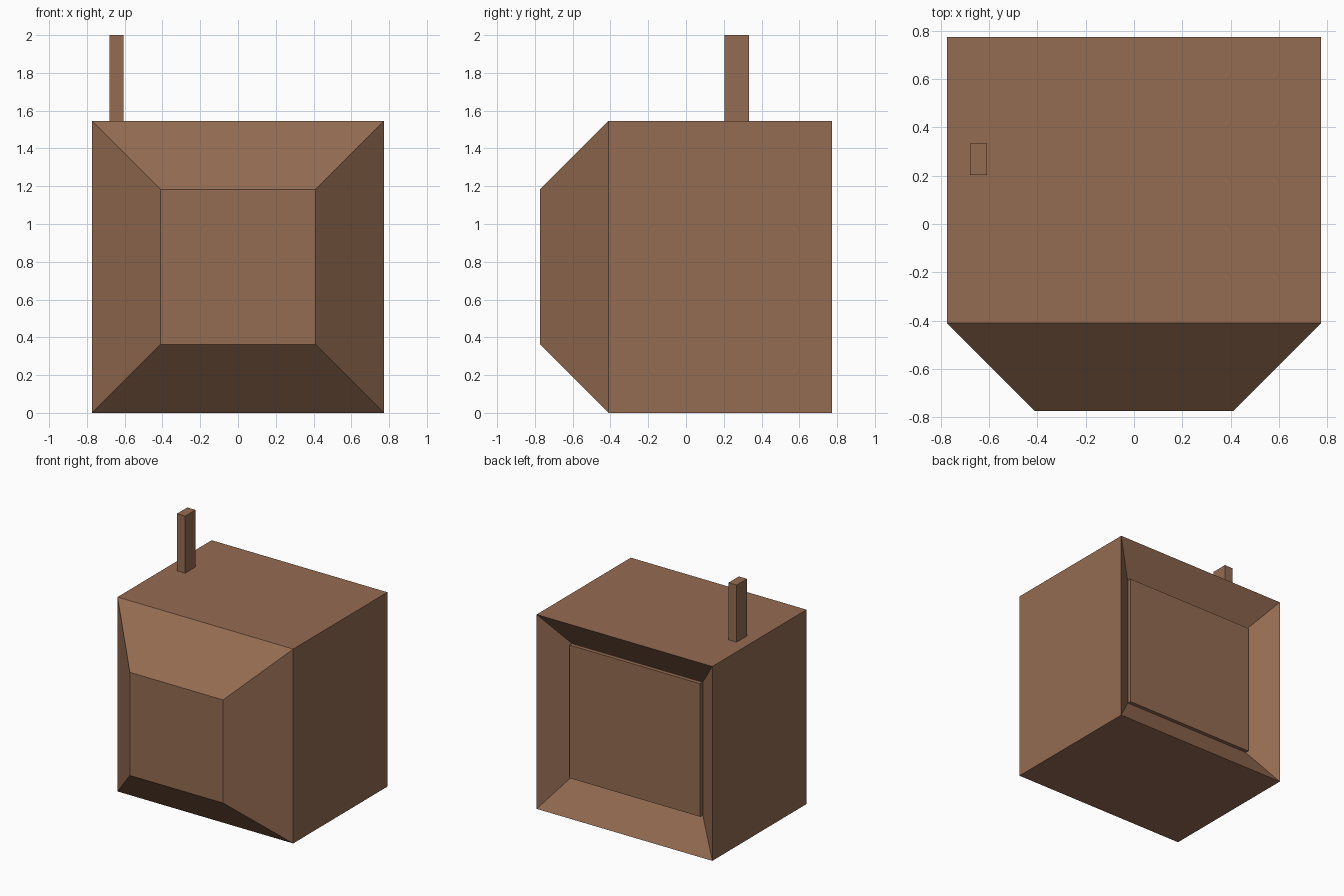
import bpy, bmesh

if "Cube" in bpy.data.objects:
    bpy.data.objects.remove(bpy.data.objects["Cube"])

brown = bpy.data.materials.new("brown")
brown.diffuse_color = (0.30, 0.15, 0.085, 1)
brown.use_nodes = True
brown.node_tree.nodes["Principled BSDF"].inputs["Base Color"].default_value = brown.diffuse_color


def lofted(name, rings):
    """Closed solid through rectangular rings: (y, half width, half height, centre z)."""
    bm = bmesh.new()
    loops = []
    for y, w, h, c in rings:
        loops.append([bm.verts.new((sx * w, y, c + sz * h))
                      for sx, sz in ((-1, -1), (1, -1), (1, 1), (-1, 1))])
    for a, b in zip(loops, loops[1:]):
        for i in range(4):
            j = (i + 1) % 4
            bm.faces.new((a[i], a[j], b[j], b[i]))
    bm.faces.new(loops[0])
    bm.faces.new(loops[-1])
    bmesh.ops.recalc_face_normals(bm, faces=bm.faces)
    me = bpy.data.meshes.new(name)
    bm.to_mesh(me)
    bm.free()
    me.materials.append(brown)
    ob = bpy.data.objects.new(name, me)
    bpy.context.collection.objects.link(ob)
    return ob


MID = 0.773
# casing: tapered front, square body, sloped recess in the back
lofted("casing", [(-0.773, 0.41, 0.41, MID), (-0.41, 0.773, 0.773, MID),
                  (0.773, 0.773, 0.773, MID), (0.613, 0.577, 0.531, 0.777)])

# slightly raised panel inside the recess
lofted("back_panel", [(0.605, 0.575, 0.529, 0.777), (0.643, 0.575, 0.529, 0.777)])

# upright post on the roof
post = lofted("post", [(0.203, 0.036, 0.23, 1.77), (0.333, 0.036, 0.23, 1.77)])
post.location.x = -0.643
